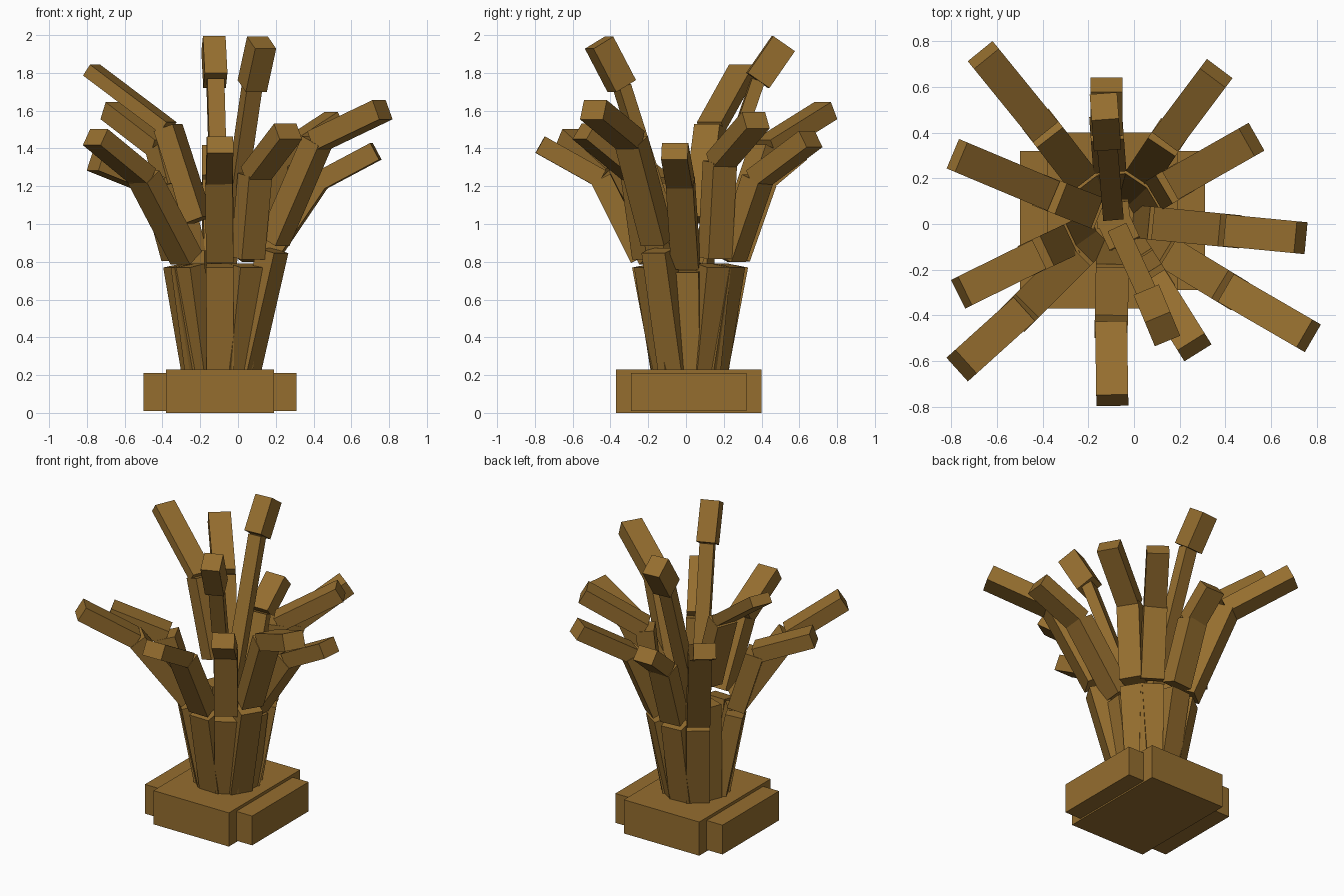
import bpy
from mathutils import Vector, Matrix

if "Cube" in bpy.data.objects:
    bpy.data.objects.remove(bpy.data.objects["Cube"])

brown = bpy.data.materials.new("brown")
brown.diffuse_color = (0.30, 0.155, 0.028, 1)
brown.use_nodes = True
brown.node_tree.nodes["Principled BSDF"].inputs["Base Color"].default_value = brown.diffuse_color
CENTRE = Vector((-0.09, 0.02, 0))


def block(name, matrix):
    bpy.ops.mesh.primitive_cube_add(size=1)
    ob = bpy.context.object
    ob.name = name
    ob.data.transform(matrix)
    ob.data.materials.append(brown)


def slab(name, lo, hi):
    lo, hi = Vector(lo), Vector(hi)
    size = Matrix.Diagonal((*(hi - lo), 1))
    block(name, Matrix.Translation((lo + hi) / 2) @ size)


def beam(name, a, b, width, thick):
    """Box from a to b whose width axis stays horizontal."""
    along = (b - a).normalized()
    side = along.cross(Vector((0, 0, 1))).normalized()
    up = side.cross(along)
    rot = Matrix((side, up, along)).transposed().to_4x4()
    size = Matrix.Diagonal((width, thick, (b - a).length, 1))
    block(name, Matrix.Translation((a + b) / 2) @ rot @ size)


def stalk(joint, end, radius=0.26, height=0.82, mid=0.145, tip_thick=0.10):
    """Lower, middle and tip boxes leaning outward from the centre."""
    joint, end = Vector(joint), Vector(end)
    out = joint - CENTRE
    out.z = 0
    out.normalize()
    foot = CENTRE + out * radius + Vector((0, 0, height))
    root = CENTRE + out * min(0.13, radius) + Vector((0, 0, 0.15))
    top = CENTRE + out * (radius - 0.01) + Vector((0, 0, min(height, 0.9) - 0.04))
    beam("lower_stalk", root, top, 0.145, 0.11)
    beam("middle_stalk", foot, joint, mid, mid * 0.78)
    beam("stalk_tip", joint, end, min(mid + 0.03, 0.14), tip_thick)


# Crossed base slabs
slab("base_deep", (-0.38, -0.37, 0), (0.19, 0.40, 0.23))
slab("base_wide", (-0.50, -0.29, 0.01), (0.31, 0.32, 0.21))

# Ordinary stalks: joint and tip end
for joint, end in [
    ((-0.1, -0.45, 1.24), (-0.095, -0.772, 1.42)),
    ((0.09, -0.26, 1.26), (0.265, -0.54, 1.49)),
    ((-0.5, -0.39, 1.25), (-0.755, -0.62, 1.46)),
    ((-0.43, -0.14, 1.2), (-0.755, -0.3, 1.33)),
    ((-0.4, 0.42, 1.4), (-0.66, 0.74, 1.6)),
    ((-0.12, 0.42, 1.22), (-0.12, 0.61, 1.38)),
    ((0.15, 0.38, 1.24), (0.36, 0.66, 1.45)),
    ((0.18, 0.18, 1.33), (0.515, 0.37, 1.55)),
]:
    stalk(joint, end)

# Stalks with a different foot
stalk((0.42, -0.03, 1.22), (0.73, -0.06, 1.385), 0.22, 0.79)
stalk((0.42, -0.29, 1.44), (0.765, -0.49, 1.605), 0.33, 0.91, tip_thick=0.11)
stalk((-0.37, 0.13, 1.51), (-0.775, 0.30, 1.815), 0.13, 1.02, tip_thick=0.07)

# Two tall slender stalks
stalk((-0.12, 0.38, 1.76), (-0.13, 0.515, 1.955), 0.03, 0.80, 0.09, 0.14)
stalk((0.075, -0.34, 1.73), (0.125, -0.46, 1.96), 0.07, 0.80, 0.09, 0.13)
